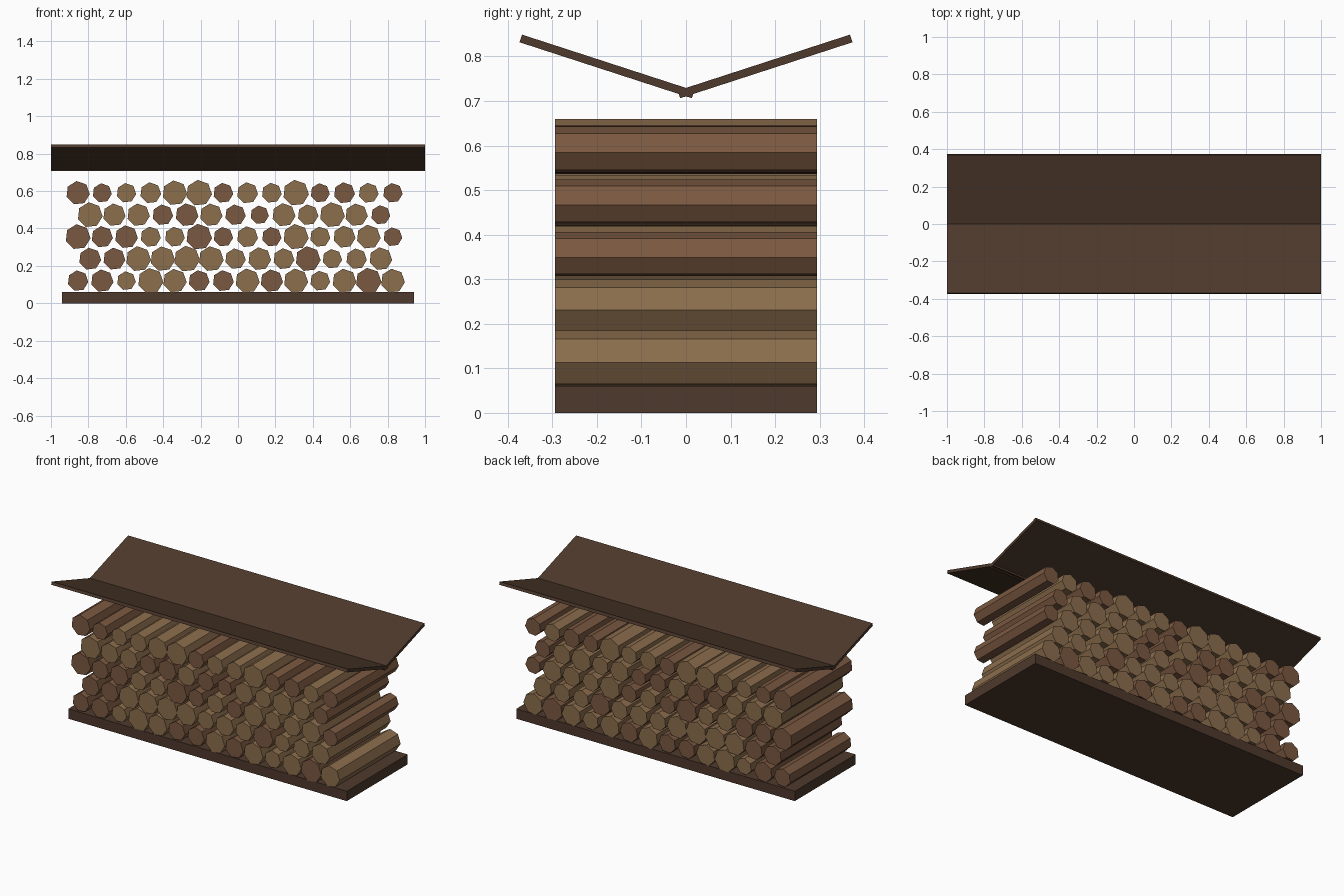
import bpy, bmesh, math

if "Cube" in bpy.data.objects:
    bpy.data.objects.remove(bpy.data.objects["Cube"])


def material(name, rgb):
    m = bpy.data.materials.new(name)
    m.diffuse_color = (*rgb, 1)
    m.use_nodes = True
    m.node_tree.nodes["Principled BSDF"].inputs["Base Color"].default_value = m.diffuse_color
    return m


DARK = material("dark_board", (0.076, 0.041, 0.025))
BARK = {"L": material("light_wood", (0.262, 0.156, 0.075)),
        "R": material("red_wood", (0.195, 0.098, 0.052))}


def add_object(name, bm, mat):
    bmesh.ops.recalc_face_normals(bm, faces=bm.faces)
    me = bpy.data.meshes.new(name)
    bm.to_mesh(me)
    bm.free()
    me.materials.append(mat)
    ob = bpy.data.objects.new(name, me)
    bpy.context.collection.objects.link(ob)
    return ob


def board(name, size, loc, tilt=0.0):
    bm = bmesh.new()
    bmesh.ops.create_cube(bm, size=1)
    bmesh.ops.scale(bm, vec=size, verts=bm.verts)
    ob = add_object(name, bm, DARK)
    ob.location = loc
    ob.rotation_euler.x = tilt


def log(name, x, z, r, mat, half=0.294, sides=7):
    # seven-sided prism lying along y, one corner at 45 degrees
    bm = bmesh.new()
    ring = []
    for i in range(sides):
        a = math.pi / 4 + math.tau * i / sides
        ring.append(bm.verts.new((r * math.cos(a), -half, r * math.sin(a))))
    face = bm.faces.new(ring)
    ext = bmesh.ops.extrude_face_region(bm, geom=[face], use_keep_orig=True)
    new = [v for v in ext["geom"] if isinstance(v, bmesh.types.BMVert)]
    bmesh.ops.translate(bm, vec=(0, 2 * half, 0), verts=new)
    ob = add_object(name, bm, mat)
    ob.location = (x, 0, z)


# Base plank
board("base", (1.88, 0.588, 0.06), (0, 0, 0.03))

# Stacked logs, bottom row first: wood tone and radius in thousandths
ROWS = [
    ("RRLLLRRLRLLLRL", (56, 61, 51, 69, 64, 57, 57, 66, 61, 66, 54, 65, 70, 65)),
    ("RRLLLLLLLRLLL", (60, 60, 68, 67, 70, 68, 56, 62, 57, 68, 53, 56, 62)),
    ("RRRLLRRLRLLLLR", (68, 58, 62, 55, 54, 70, 53, 57, 53, 69, 55, 60, 65, 51)),
    ("LLLRRLRRLLLLR", (68, 61, 61, 56, 62, 61, 56, 50, 63, 56, 68, 61, 52)),
    ("RRLLLLRLLLRRLR", (64, 52, 53, 57, 67, 70, 54, 57, 54, 70, 52, 57, 54, 53)),
]
STEP = 0.1295
for j, (tones, radii) in enumerate(ROWS):
    for i, (tone, r) in enumerate(zip(tones, radii)):
        log(f"log_{j}_{i}", -0.856 + STEP * (i + 0.5 * (j % 2)),
            0.12 + 0.1175 * j, r / 1000, BARK[tone])

# V-shaped roof: two tilted boards crossing slightly at the middle
tilt = math.radians(18)
y0, y1 = -0.016, 0.371
mid = (y0 + y1) / 2
for side, s in (("back", 1), ("front", -1)):
    board(f"roof_{side}", (2.0, (y1 - y0) / math.cos(tilt), 0.018),
          (0, s * mid, 0.72 + mid * math.tan(tilt)), s * tilt)
